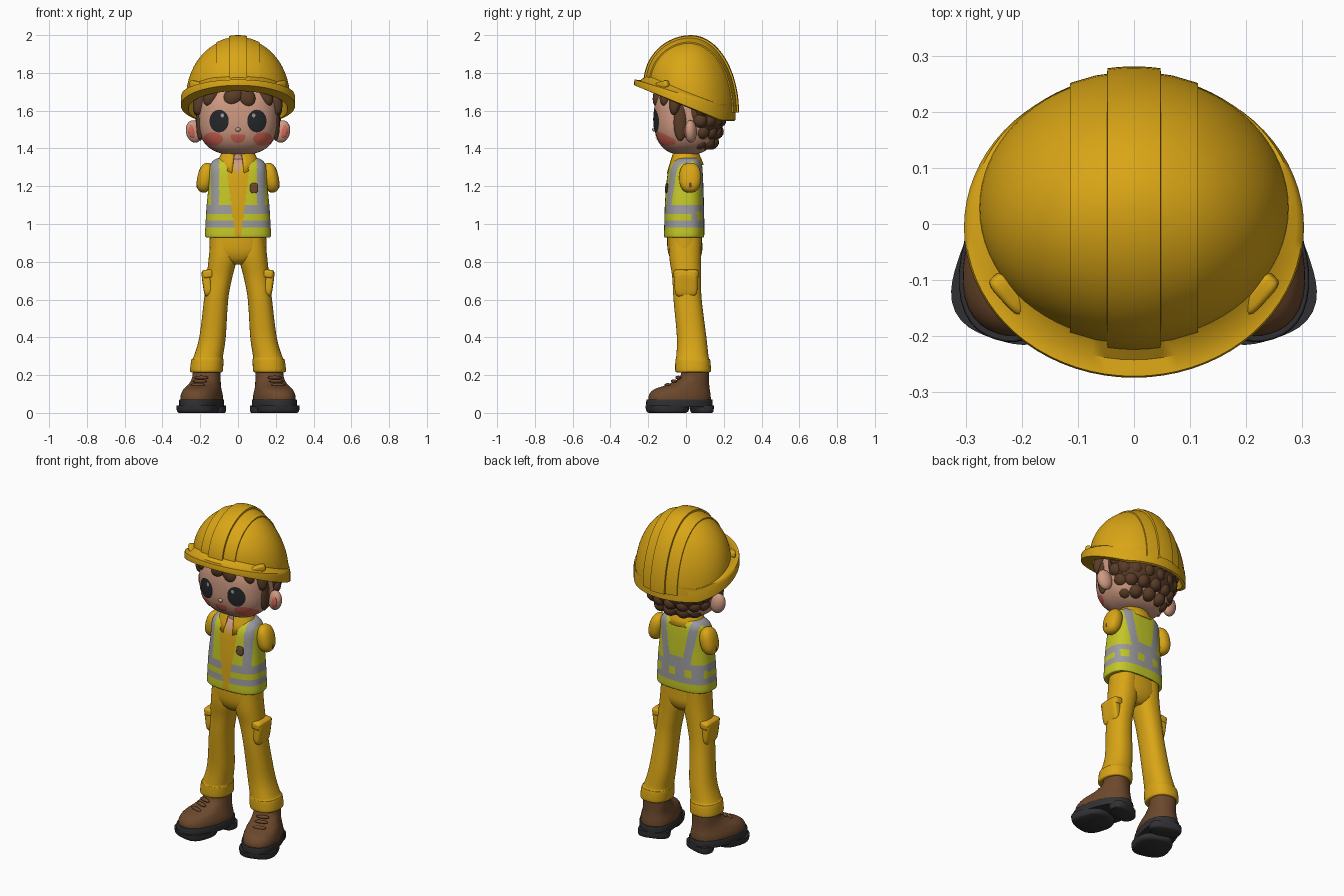
import bpy, math
from math import sin, cos, pi, sqrt
from mathutils import Matrix, Vector, Euler

if "Cube" in bpy.data.objects:
    bpy.data.objects.remove(bpy.data.objects["Cube"])

COLORS = {
    "yellow": (0.70, 0.38, 0.008), "lime": (0.55, 0.57, 0.02), "grey": (0.33, 0.33, 0.35),
    "skin": (0.62, 0.32, 0.22), "blush": (0.66, 0.13, 0.09), "hair_brown": (0.10, 0.045, 0.02),
    "boot_brown": (0.15, 0.065, 0.025), "sole_black": (0.03, 0.03, 0.033), "eye_black": (0.018, 0.02, 0.023),
}
MATS = {}
for key, c in COLORS.items():
    MATS[key] = bpy.data.materials.new(key)
    MATS[key].diffuse_color = (*c, 1)


def mesh(name, verts, faces, mats, mirror=False, angle=45, rule=None, thick=0):
    """Smooth-shaded object; rule gives each face a material slot from its centre."""
    me = bpy.data.meshes.new(name)
    me.from_pydata([tuple(v) for v in verts], [], faces)
    for m in mats.split():
        me.materials.append(MATS[m])
    if rule:
        for f in me.polygons:
            f.material_index = rule(*f.center)
    ob = bpy.data.objects.new(name, me)
    bpy.context.collection.objects.link(ob)
    bpy.ops.object.select_all(action='DESELECT')
    ob.select_set(True)
    bpy.context.view_layer.objects.active = ob
    bpy.ops.object.shade_smooth_by_angle(angle=math.radians(angle))
    if thick:
        ob.modifiers.new("thickness", 'SOLIDIFY').thickness = thick
    if mirror:
        ob.modifiers.new("mirror", 'MIRROR')
    return ob


def grid(rows, n, closed=True):
    return [(r * n + i, r * n + (i + 1) % n, (r + 1) * n + (i + 1) % n, (r + 1) * n + i)
            for r in range(rows - 1) for i in range(n if closed else n - 1)]


def catmull(a, b, c, d, t):
    return 0.5 * (2 * b + (c - a) * t + (2 * a - 5 * b + 4 * c - d) * t * t + (3 * b - a - 3 * c + d) * t ** 3)


def loft(name, rings, mats, p=2.3, n=40, steps=4, tf=None, **kw):
    """Superellipse rings (z, centre x, half width, y front, y back), smoothly joined."""
    rs = [rings[0]] + list(rings) + [rings[-1]]
    dense = [[catmull(*q, s / steps) for q in zip(*rs[i:i + 4])]
             for i in range(len(rings) - 1) for s in range(steps)] + [rings[-1]]
    verts = []
    for z, cx, hw, y0, y1 in dense:
        for i in range(n):
            c, s = cos(2 * pi * i / n), sin(2 * pi * i / n)
            k = (abs(c) ** p + abs(s) ** p) ** (-1 / p)
            v = Vector((cx + hw * c * k, (y0 + y1) / 2 + (y1 - y0) / 2 * s * k, z))
            verts.append(tf @ v if tf else v)
    m = len(dense)
    faces = grid(m, n) + [tuple(range(n))[::-1], tuple(range((m - 1) * n, m * n))]
    return mesh(name, verts, faces, mats, **kw)


def blob(name, loc, rad, mat, p=2, rot=(0, 0, 0), n=28, m=16, **kw):
    """Rounded superquadric ellipsoid."""
    R = Euler(rot).to_matrix()
    verts = []
    for j in range(m + 1):
        e = pi * (0.002 + 0.996 * j / m) - pi / 2
        for i in range(n):
            d = (cos(e) * cos(2 * pi * i / n), cos(e) * sin(2 * pi * i / n), sin(e))
            k = sum(abs(q) ** p for q in d) ** (-1 / p)
            verts.append(R @ Vector([q * k * r for q, r in zip(d, rad)]) + Vector(loc))
    faces = grid(m + 1, n) + [tuple(range(n))[::-1], tuple(range(m * n, m * n + n))]
    return mesh(name, verts, faces, mat, angle=60, **kw)


# ---- boots
boot = Matrix.Translation((0.165, 0.05, 0)) @ Matrix.Rotation(math.radians(18), 4, 'Z')
loft("boot", [(0.045, 0, .1, -.255, .08), (.09, 0, .1, -.255, .08), (.125, 0, .09, -.225, .075),
              (.15, 0, .08, -.15, .072), (.185, 0, .074, -.085, .07), (.235, 0, .072, -.07, .07)],
     "boot_brown", tf=boot, mirror=True)
loft("boot_sole", [(.03, 0, .1, -.262, .085), (.034, 0, .106, -.268, .09), (.068, 0, .106, -.268, .09),
                   (.072, 0, .1, -.262, .085)], "sole_black", tf=boot, mirror=True)
loft("front_tread", [(0, 0, .096, -.25, -.065), (.01, 0, .104, -.262, -.05), (.04, 0, .106, -.268, -.045)],
     "sole_black", p=2.8, tf=boot, mirror=True)
loft("heel_tread", [(0, 0, .085, -.01, .08), (.01, 0, .09, -.015, .088), (.04, 0, .09, -.025, .09)],
     "sole_black", p=2.8, tf=boot, mirror=True)
for y, z in ((-.155, .148), (-.12, .168), (-.095, .187)):
    c = boot @ Vector((0, y, z))
    blob("boot_lace", c, (.04, .012, .01), "boot_brown", rot=(0, 0, .31), n=12, m=8, mirror=True)

# ---- trousers
loft("trouser_leg", [(.215, .167, .08, -.05, .125), (.225, .167, .087, -.057, .132), (.28, .162, .085, -.056, .128),
                     (.295, .158, .078, -.052, .12), (.4, .135, .07, -.048, .108), (.6, .116, .064, -.066, .083),
                     (.72, .098, .068, -.073, .079), (.82, .08, .075, -.088, .08), (.93, .074, .07, -.09, .082)],
     "yellow", mirror=True)
loft("trouser_hips", [(.785, 0, .05, -.05, .045), (.81, 0, .11, -.078, .07), (.85, 0, .145, -.095, .085),
                      (.9, 0, .15, -.1, .086), (.96, 0, .148, -.1, .085)], "yellow")
blob("cargo_pocket", (.163, 0, .685), (.024, .06, .07), "yellow", p=5, rot=(0, .14, 0), mirror=True)
blob("pocket_flap", (.16, 0, .735), (.031, .066, .024), "yellow", p=5, rot=(0, .14, 0), mirror=True)


# ---- safety vest with shirt front and reflective bands
def vest_rule(x, y, z):
    ax = abs(x)
    if y < 0:
        if z > 1.26 and ax < (z - 1.26) * .4:
            return 3
        if ax < .014 + (z - .93) * .13:
            return 0
    if z > 1.335 and ax < .07:
        return 0
    if y < .03:
        if .98 < z < 1.025 or 1.056 < z < 1.103 or (z > 1.1 and .1 < ax < .143):
            return 2
        return 1
    if z > 1.1:
        w = .04 + (z - 1.1) * .17
        return 2 if w < ax < w + .05 or (z < 1.13 and ax < .09) else 1
    if 1.025 < z < 1.06:
        return 1 if sin(x * 62) > .2 else 2
    return 2 if z > .98 else 1


loft("vest", [(.93, 0, .16, -.105, .085), (.936, 0, .174, -.116, .096), (1.0, 0, .172, -.115, .097),
              (1.1, 0, .166, -.112, .095), (1.2, 0, .156, -.105, .092), (1.28, 0, .152, -.095, .088),
              (1.32, 0, .143, -.078, .083), (1.345, 0, .115, -.055, .07), (1.355, 0, .06, -.04, .05)],
     "yellow lime grey skin", p=2.7, n=176, steps=9, rule=vest_rule)
blob("vest_badge", (.085, -.1035, 1.19), (.022, .006, .027), "boot_brown", p=3, rot=(-.08, 0, .12))

# ---- cut-off sleeves
blob("sleeve", (.172, .022, 1.245), (.043, .058, .08), "yellow", p=2.4, rot=(0, -.22, 0), mirror=True)
blob("sleeve_opening", (.213, .022, 1.235), (.004, .011, .042), "boot_brown", rot=(0, -.15, 0), mirror=True)

# ---- neck and open collar
loft("neck", [(1.27, 0, .05, -.06, .04), (1.42, 0, .055, -.055, .055)], "skin", p=2)
NC = 28
col = []
for r, z, drop in ((.062, 1.378, .02), (.074, 1.376, .02), (.09, 1.345, .035), (.108, 1.31, .05)):
    for i in range(NC):
        a = -pi / 2 + .28 + (2 * pi - .56) * i / (NC - 1)
        f = max(0, -sin(a)) ** 3
        col.append((r * cos(a), -.005 + .82 * r * sin(a), z - drop * f))
mesh("collar", col, grid(4, NC, False), "yellow", thick=.012)

# ---- head
HC, HR, HP = (0, 0, 1.565), (.212, .17, .2), 2.6


def face_y(x, z):
    k = 1 - abs(x / HR[0]) ** HP - abs((z - HC[2]) / HR[2]) ** HP
    return -HR[1] * max(.05, k) ** (1 / HP)


def decal(name, cx, cz, rx, rz, mat, lift=.004, half=False, mirror=False):
    """Thin plate that follows the face."""
    n, verts = 28, []
    for j in range(6):
        for i in range(n):
            a = 2 * pi * i / n
            x = cx + rx * max(j, .02) / 5 * cos(a)
            z = cz + rz * max(j, .02) / 5 * (min(sin(a), .3) if half else sin(a))
            verts.append((x, face_y(x, z) - lift, z))
    mesh(name, verts, grid(6, n) + [tuple(range(n))], mat, mirror=mirror)


blob("head", HC, HR, "skin", p=HP, n=48, m=32)
blob("nose", (0, -.168, 1.5), (.014, .011, .011), "skin", n=16, m=10)
blob("ear", (.232, .025, 1.49), (.044, .032, .06), "skin", rot=(0, .2, -.2), mirror=True)
blob("inner_ear", (.242, .0, 1.488), (.02, .01, .034), "blush", rot=(0, .2, -.2), mirror=True)
decal("cheek", .132, 1.45, .052, .036, "blush", .003, mirror=True)
decal("eye", .1, 1.545, .051, .06, "eye_black", .005, mirror=True)
decal("eye_glint", .083, 1.575, .009, .011, "grey", .007, mirror=True)
decal("mouth", 0, 1.463, .039, .034, "blush", .004, half=True)

# ---- hair: cap, sideburns, fringe clumps and curls at the back
blob("hair_cap", (0, .062, 1.59), (.215, .14, .17), "hair_brown", p=2.3, n=40, m=24)
blob("sideburn", (.2, -.03, 1.54), (.022, .036, .1), "hair_brown", mirror=True)
for x, z, tilt, rx, rz in ((-.195, 1.65, .3, .04, .075), (-.14, 1.68, .5, .038, .06), (-.085, 1.735, 0, .06, .03),
                           (-.025, 1.675, -.6, .058, .045), (.045, 1.67, -.5, .045, .055),
                           (.095, 1.735, 0, .06, .03), (.145, 1.68, -.4, .036, .06), (.195, 1.65, -.2, .038, .075)):
    blob("fringe_clump", (x, face_y(x, z) + .012, z), (rx, .032, rz), "hair_brown", rot=(-.15, tilt, 0))
for row, (z, r, num) in enumerate(((1.435, .62, 5), (1.49, .84, 7), (1.55, .96, 8), (1.605, 1.0, 8))):
    for i in range(num):
        a = pi * (.04 + .92 * (i + .25 * (row % 2)) / (num - .75))
        blob("hair_curl", (.195 * r * cos(a), .06 + .115 * r * sin(a), z), (.044, .042, .042),
             "hair_brown", rot=(.4, .3 * row, a), n=18, m=10)

# ---- hard hat
RX, RY, CY = .277, .238, .028


def rim_z(y):
    return max(1.545, 1.62 - .4 * y)


def dome(u, v, off=0):
    """Point on the shell for u, v inside the unit circle, raised by off."""
    q = sqrt(u * u + v * v)
    h = sqrt(max(0, 1 - q * q))
    base = rim_z(CY + RY * v / max(q, 1e-6)) + .045
    return ((RX + off) * u, CY + (RY + off) * v, base * (1 - h) + (1.985 + off) * h)


N, M = 72, 20
shell = [dome(cos(e) * cos(a), cos(e) * sin(a))
         for e in [.498 * pi * j / M for j in range(M + 1)] for a in [2 * pi * i / N for i in range(N)]]
mesh("helmet_shell", shell, grid(M + 1, N) + [tuple(range(M * N, M * N + N))], "yellow", angle=60)


def crest(name, hw, off):
    xs = [(-hw - .006, -.012)] + [(hw * t, off) for t in (-1, -.6, -.2, .2, .6, 1)] + [(hw + .006, -.012)]
    verts = []
    for j in range(41):
        for x, o in xs:
            k = sqrt(1 - (x / RX) ** 2)
            verts.append(dome(x / RX, -k * cos(pi * j / 40), o))
    mesh(name, verts, grid(41, len(xs), False), "yellow", angle=35)


crest("wide_crest", .112, .006)
crest("centre_crest", .045, .015)

# brim: thin peak in front, deeper band round the sides and back
rows = [[] for _ in range(7)]
for i in range(N):
    c, s = cos(2 * pi * i / N), sin(2 * pi * i / N)
    bx, by, ox, oy = RX * c, CY + RY * s, .303 * c, -.006 + .268 * s
    zb, zo, h = rim_z(by), rim_z(oy), .06 + .025 * s
    for row, pt in zip(rows, ((bx * .97, by * .97, zb + .085), ((bx + ox) / 2, (by + oy) / 2, (zb + zo) / 2 + h + .01),
                              (ox * .99, oy * .99, zo + h), (ox, oy, zo + h - .01), (ox, oy, zo + .005),
                              (bx * .95, by * .95, zb), (bx * .9, by * .9, zb + .07))):
        row.append(pt)
mesh("helmet_brim", sum(rows, []), grid(7, N), "yellow", angle=40)
blob("brim_clip", (.222, -.125, 1.735), (.018, .042, .02), "yellow", p=4, rot=(.2, 0, -.75), mirror=True)

for m in bpy.data.materials:
    if m.users and not m.is_grease_pencil:
        m.use_nodes = True
        m.node_tree.nodes["Principled BSDF"].inputs["Base Color"].default_value = m.diffuse_color
